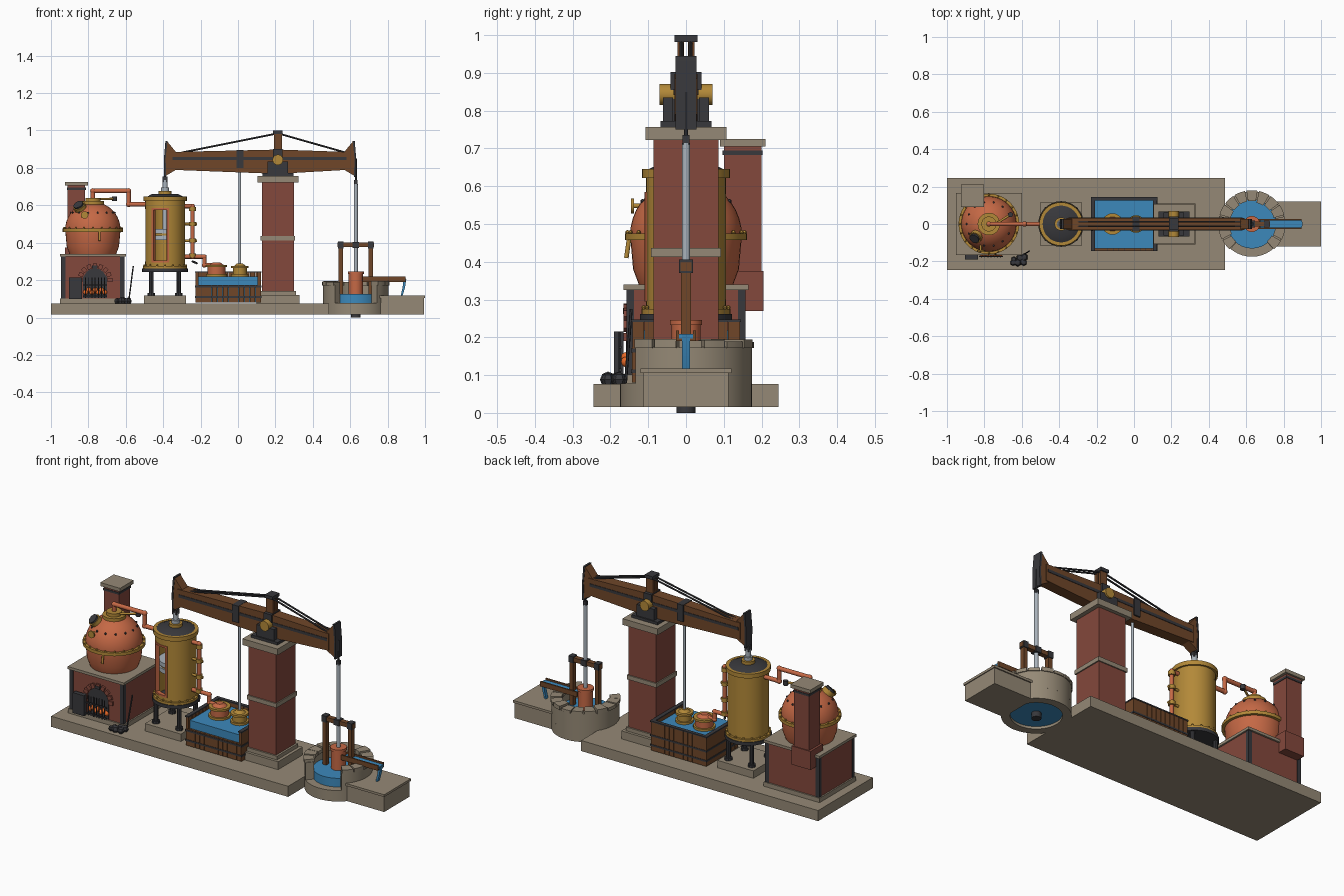
import bpy, bmesh, random
from math import pi, sin, cos, radians
from mathutils import Vector, Matrix

random.seed(4)
if "Cube" in bpy.data.objects:
    bpy.data.objects.remove(bpy.data.objects["Cube"])

COLOURS = dict(stone=(.3, .25, .18), brick=(.23, .065, .045), copper=(.56, .14, .06),
               brass=(.45, .25, .04), iron=(.04, .04, .045), wood=(.16, .062, .022),
               water=(.045, .25, .5), steel=(.4, .45, .5), ember=(.8, .14, .02))
MATS = {}
for label, rgb in COLOURS.items():
    m = bpy.data.materials.new(label)
    m.use_nodes = True
    m.diffuse_color = (*rgb, 1)
    m.node_tree.nodes["Principled BSDF"].inputs["Base Color"].default_value = (*rgb, 1)
    MATS[label] = m
made = []


def finish(bm, name, mat):
    bmesh.ops.remove_doubles(bm, verts=bm.verts, dist=.00005)
    bmesh.ops.recalc_face_normals(bm, faces=bm.faces)
    mesh = bpy.data.meshes.new(name)
    bm.to_mesh(mesh)
    bm.free()
    mesh.materials.append(MATS[mat])
    ob = bpy.data.objects.new(name, mesh)
    bpy.context.scene.collection.objects.link(ob)
    made.append(ob)
    return ob


def box(name, mat, at, size, turn=None):
    """Box whose underside is centred on the point 'at'."""
    bm = bmesh.new()
    bmesh.ops.create_cube(bm, size=1, matrix=Matrix.Diagonal((*size, 1)))
    if turn:
        bmesh.ops.transform(bm, matrix=turn, verts=bm.verts)
    bmesh.ops.translate(bm, vec=Vector(at) + Vector((0, 0, size[2] / 2)), verts=bm.verts)
    return finish(bm, name, mat)


def rod(name, mat, start, end, r, r_end=None, sides=16):
    a, b = Vector(start), Vector(end)
    bm = bmesh.new()
    spin = (b - a).to_track_quat('Z', 'Y').to_matrix().to_4x4()
    bmesh.ops.create_cone(bm, cap_ends=True, segments=sides, radius1=r,
                          radius2=r if r_end is None else r_end, depth=(b - a).length,
                          matrix=Matrix.Translation((a + b) / 2) @ spin)
    return finish(bm, name, mat)


def drum(name, mat, x, y, low, high, r, sides=32):
    return rod(name, mat, (x, y, low), (x, y, high), r, sides=sides)


def ball(name, mat, at, r, detail=10):
    bm = bmesh.new()
    bmesh.ops.create_uvsphere(bm, u_segments=detail, v_segments=detail // 2 + 1, radius=r,
                              matrix=Matrix.Translation(at))
    return finish(bm, name, mat)


def pipe(name, mat, points, r):
    for a, b in zip(points, points[1:]):
        rod(name, mat, a, b, r, sides=12)
    for p in points[1:-1]:
        ball(name + "_elbow", mat, p, r * 1.2, 12)


def lathe(name, mat, x, profile, start=0, end=360, steps=40):
    """Spin a closed (radius, height) profile about a vertical axis at x."""
    bm = bmesh.new()
    full = end - start == 360
    rings = []
    for i in range(steps if full else steps + 1):
        a = radians(start + (end - start) * i / steps)
        rings.append([bm.verts.new((x + r * cos(a), r * sin(a), z)) for r, z in profile])
    pairs = list(zip(rings, rings[1:])) + ([(rings[-1], rings[0])] if full else [])
    n = len(profile)
    for p, q in pairs:
        for j in range(n):
            k = (j + 1) % n
            if profile[j][0] or profile[k][0]:
                bm.faces.new((p[j], q[j], q[k], p[k]))
    if not full:
        bm.faces.new(rings[0])
        bm.faces.new(rings[-1])
    return finish(bm, name, mat)


def ring(inner, outer, low, high):
    return [(inner, low), (outer, low), (outer, high), (inner, high)]


def plate(name, mat, outline, half):
    """Extrude an (x, z) outline to both sides of y = 0."""
    bm = bmesh.new()
    face = bm.faces.new([bm.verts.new((x, -half, z)) for x, z in outline])
    out = bmesh.ops.extrude_face_region(bm, geom=[face])
    bmesh.ops.translate(bm, vec=(0, 2 * half, 0),
                        verts=[v for v in out["geom"] if isinstance(v, bmesh.types.BMVert)])
    return finish(bm, name, mat)


def studs(name, mat, x, z, reach, count, r):
    for i in range(count):
        a = 2 * pi * i / count
        ball(name, mat, (x + reach * cos(a), reach * sin(a), z), r, 6)


# Ground slabs
box("base_slab", "stone", (-.257, 0, .016), (1.485, .49, .06))
box("outlet_block", "stone", (.87, 0, .016), (.25, .226, .09))
box("outlet_cap", "stone", (.875, 0, .105), (.25, .24, .013))

# Furnace
FX = -.776
box("furnace_body", "brick", (FX, 0, .076), (.334, .31, .25))
box("furnace_plinth", "stone", (FX, 0, .076), (.35, .325, .025))
box("furnace_top", "stone", (FX, 0, .325), (.352, .33, .015))
for sx in (-1, 1):
    for sy in (-1, 1):
        box("corner_iron", "iron", (FX + sx * .158, sy * .148, .1), (.024, .02, .225))
box("fire_opening", "iron", (-.765, -.155, .105), (.13, .008, .115))
rod("fire_arch_opening", "iron", (-.765, -.151, .2), (-.765, -.159, .2), .063)
for i in range(9):
    a = pi * i / 8
    box("arch_brick", "brick", (-.765 + .08 * cos(a), -.158, .19 + .075 * sin(a)),
        (.026, .014, .022), Matrix.Rotation(-a, 4, 'Y'))
for i in range(7):
    x = -.815 + i * .017
    ball("burning_coal", "ember", (x, -.158, .135 + .012 * (i % 2)), .014)
    rod("grate_bar", "iron", (x, -.176, .105), (x, -.176, .215), .003, sides=6)
for z in (.11, .17):
    box("grate_rail", "iron", (-.765, -.174, z), (.13, .006, .007))
box("fire_door", "iron", (-.868, -.178, .1), (.07, .025, .115))
box("arch_lintel", "iron", (-.765, -.161, .262), (.03, .012, .016))
for i in range(12):
    ball("coal_lump", "iron", (random.uniform(-.66, -.58), random.uniform(-.21, -.17), .088),
         random.uniform(.012, .022), 6)
rod("poker", "iron", (-.585, -.16, .08), (-.56, -.145, .275), .004, sides=6)

# Chimney
CX, CY = -.864, .15
box("chimney", "brick", (CX, CY, .27), (.094, .1, .44))
box("chimney_breech", "brick", (CX, .15, .27), (.12, .11, .105))
box("chimney_band", "iron", (CX, CY, .682), (.1, .106, .012))
box("chimney_cap", "stone", (CX, CY, .705), (.124, .12, .02))

# Boiler
dome = [(.148 * cos(a), .47 + .148 * sin(a)) for a in (pi / 2 * i / 10 for i in range(10))]
lathe("boiler", "copper", FX, [(0, .34), (.125, .34), (.14, .38)] + dome + [(0, .618)])
lathe("boiler_band", "brass", FX, ring(.14, .162, .457, .475))
studs("band_rivet", "brass", FX, .478, .155, 20, .006)
studs("dome_rivet", "iron", FX, .56, .118, 14, .006)
drum("boiler_collar", "brass", FX, 0, .595, .622, .06)
drum("boiler_neck", "brass", FX, 0, .62, .64, .04)
rod("manhole_rim", "brass", (-.835, -.055, .57), (-.85, -.075, .598), .034)
rod("manhole_lid", "iron", (-.84, -.06, .58), (-.855, -.08, .605), .027)
rod("gauge_stub", "brass", (-.82, -.1, .548), (-.82, -.145, .548), .006)
rod("gauge", "brass", (-.82, -.138, .548), (-.82, -.146, .548), .02)
rod("test_cock", "brass", (-.74, -.15, .465), (-.74, -.158, .41), .006)
rod("valve_arm", "brass", (-.74, 0, .633), (-.66, .05, .635), .006)
drum("valve_weight", "iron", -.66, .05, .622, .648, .013)
pipe("steam_pipe", "copper", [(FX, 0, .63), (FX, 0, .677), (-.585, 0, .677),
                              (-.585, 0, .605), (-.49, 0, .605)], .012)

# Steam cylinder with a window in its wall
SX = -.39
box("cylinder_pad", "stone", (SX, 0, .076), (.225, .23, .042))
for sx in (-1, 1):
    for sy in (-1, 1):
        drum("cylinder_leg", "iron", SX + sx * .073, sy * .073, .118, .25, .013, 10)
        drum("leg_foot", "iron", SX + sx * .073, sy * .073, .118, .132, .021, 10)
drum("cylinder_bottom", "iron", SX, 0, .243, .262, .122)
lathe("lower_wall", "brass", SX, ring(.09, .106, .262, .3))
lathe("window_wall", "brass", SX, ring(.09, .106, .3, .58), -82, 232)
lathe("upper_wall", "brass", SX, ring(.09, .106, .58, .645))
lathe("lower_flange", "brass", SX, ring(.1, .118, .262, .275))
lathe("upper_flange", "brass", SX, ring(.1, .116, .622, .646))
studs("flange_bolt", "brass", SX, .279, .112, 16, .006)
for a in (232, 278):
    lathe("window_edge", "copper", SX, ring(.088, .11, .295, .585), a - 3, a + 3, 2)
for z in (.295, .575):
    lathe("window_sill", "copper", SX, ring(.088, .11, z, z + .01), 230, 280, 8)
for z in (.415, .45):
    drum("piston", "steel", SX, 0, z, z + .024, .088)
drum("piston_core", "brass", SX, 0, .42, .47, .08)
rod("cylinder_lid", "iron", (SX, 0, .64), (SX, 0, .66), .108, .07, 32)
drum("gland", "brass", SX, 0, .655, .677, .035)
drum("piston_rod", "steel", SX, 0, .45, .735, .014)
drum("rod_socket", "steel", SX, 0, .675, .695, .022)
box("rod_link", "iron", (SX, 0, .725), (.026, .026, .03))
drum("piston_chain", "iron", SX, 0, .75, .86, .006, 8)

# Injection pipe beside the cylinder
pipe("side_pipe", "copper", [(-.3, 0, .595), (-.243, 0, .595), (-.243, 0, .325),
                             (-.18, 0, .325), (-.18, 0, .28), (-.13, 0, .28)], .011)
rod("pipe_branch", "copper", (-.3, 0, .325), (-.24, 0, .325), .011)
for z in (.32, .4, .49, .57):
    drum("pipe_joint", "brass", -.243, 0, z, z + .022, .018, 16)
for z in (.41, .5):
    rod("pipe_tap", "brass", (-.29, 0, z), (-.22, 0, z), .007)
rod("tap_handle", "iron", (-.243, 0, .3), (-.22, -.035, .29), .006, sides=8)

# Cold water tank
TX = -.053
box("tank_water", "water", (TX, 0, .08), (.318, .26, .14))
for i in range(12):
    x = TX - .159 + i * .0289
    box("front_plank", "wood", (x, -.135, .08), (.027, .016, .095))
    box("back_plank", "wood", (x, .135, .08), (.027, .016, .165))
for sx in (-1, 1):
    for i in range(9):
        box("side_plank", "wood", (TX + sx * .166, i * .0315 - .126, .08), (.018, .03, .165))
for z in (.105, .16):
    box("tank_band", "iron", (TX, 0, z), (.356, .29, .01))
box("back_rim", "iron", (TX, .135, .24), (.356, .02, .007))
for sx in (-1, 1):
    box("side_rim", "iron", (TX + sx * .166, 0, .24), (.022, .29, .007))

# Condenser and air pump
for name, mat, x, r, top in (("condenser", "copper", -.115, .047, .275),
                             ("air_pump", "brass", .01, .037, .27)):
    drum(name, mat, x, 0, .2, top, r)
    for z in (.22, top - .006):
        drum(name + "_rim", "brass", x, 0, z, z + .012, r + .01)
    rod(name + "_lid", mat, (x, 0, top), (x, 0, top + .02), r, r * .4, 24)
drum("air_pump_rod", "steel", .01, 0, .28, .81, .007, 12)

# Brick column
PX = .213
box("column_plinth", "stone", (PX, 0, .076), (.23, .22, .045))
box("column_step", "stone", (PX, 0, .12), (.195, .19, .022))
box("column", "brick", (PX, 0, .14), (.172, .172, .585))
box("column_band", "stone", (PX, 0, .413), (.185, .185, .024))
box("column_cap", "stone", (PX, 0, .722), (.22, .214, .035))

# Beam, bearing and truss
box("bearing_base", "iron", (PX, 0, .757), (.165, .136, .015))
for sy in (-1, 1):
    box("bearing_cheek", "iron", (PX, sy * .048, .77), (.11, .026, .065))
rod("trunnion", "brass", (PX, -.07, .843), (PX, .07, .843), .028, sides=24)
plate("beam", "wood", [(-.36, .79), (PX, .768), (.59, .79),
                       (.59, .885), (PX, .898), (-.36, .885)], .031)
box("beam_strip", "iron", (.115, 0, .842), (.93, .067, .016))
box("beam_strap", "iron", (.01, 0, .8), (.038, .078, .095))
box("centre_strap", "iron", (PX, 0, .77), (.05, .082, .132))
for sy in (-1, 1):
    box("king_post", "wood", (PX, sy * .014, .89), (.042, .018, .095))
    for x in (-.3, .575):
        rod("truss_rod", "iron", (x, sy * .012, .882), (PX, sy * .012, .985), .005, sides=8)
box("king_post_cap", "iron", (PX, 0, .982), (.05, .06, .018))
MID = .118
for side in (-1, 1):
    head = [(.45, .885), (.497, .942), (.506, .85), (.508, .755), (.45, .79)]
    face = [(.495, .945), (.506, .945), (.514, .85), (.513, .75), (.502, .75), (.505, .85)]
    plate("arch_head", "wood", [(MID + side * x, z) for x, z in head], .026)
    plate("arch_face", "iron", [(MID + side * x, z) for x, z in face], .028)

# Well with an open front
WX = .63
lathe("well_foot", "stone", WX, ring(.13, .175, .016, .078))
lathe("well_wall", "stone", WX, ring(.13, .175, .078, .175), -50, 230)
drum("well_water", "water", WX, 0, .03, .127, .131)
for i in range(13):
    a = -50 + i * 280 / 13
    rise = random.uniform(.187, .196)
    lathe("rim_stone", "stone", WX, ring(random.uniform(.115, .13), .18, .172, rise),
          a + 1, a + 20, 3)

# Well pump
drum("suction_pipe", "iron", WX, 0, 0, .04, .025, 20)
drum("pump_barrel", "copper", WX, 0, .1, .24, .038)
drum("barrel_rim", "copper", WX, 0, .232, .246, .043)
drum("pump_rod", "steel", WX, 0, .24, .715, .011, 16)
drum("pump_chain", "iron", WX, 0, .71, .85, .005, 8)
box("pump_rod_link", "iron", (WX, 0, .71), (.018, .018, .025))
for sx in (-1, 1):
    box("pump_post", "wood", (WX + sx * .08, 0, .1), (.024, .026, .295))
    box("post_strap", "iron", (WX + sx * .08, 0, .37), (.03, .036, .036))
box("crosshead", "wood", (WX, 0, .376), (.195, .028, .024))
box("crosshead_guide", "iron", (WX, 0, .372), (.034, .038, .032))

# Delivery trough
box("trough_floor", "wood", (.78, 0, .19), (.23, .05, .008))
for sy in (-1, 1):
    box("trough_side", "wood", (.78, sy * .023, .19), (.23, .008, .028))
box("trough_water", "water", (.785, 0, .197), (.225, .038, .012))
plate("falling_water", "water", [(.885, .209), (.9, .207), (.893, .16), (.88, .117),
                                 (.87, .117), (.88, .16)], .01)

# Smooth round parts, keep sharp edges
bpy.ops.object.select_all(action='DESELECT')
for ob in made:
    ob.select_set(True)
bpy.context.view_layer.objects.active = made[0]
bpy.ops.object.shade_smooth_by_angle(angle=radians(35))
